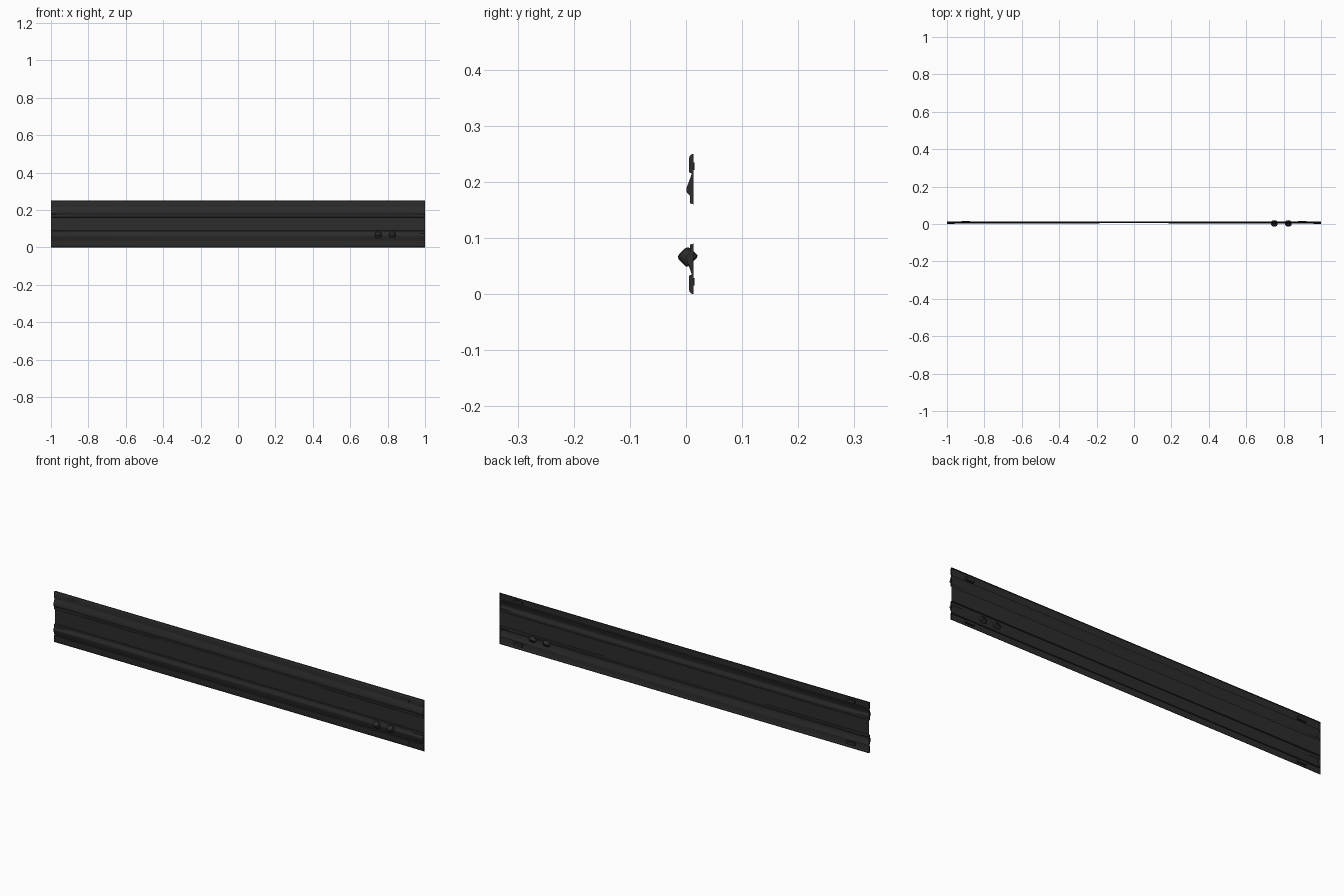
import bpy, bmesh, math
from mathutils import Matrix, Vector

if "Cube" in bpy.data.objects:
    bpy.data.objects.remove(bpy.data.objects["Cube"])

BACK = 0.0135
H = 0.25

mat = bpy.data.materials.new("black_plastic")
mat.diffuse_color = (0.025, 0.025, 0.026, 1)
mat.use_nodes = True
mat.node_tree.nodes["Principled BSDF"].inputs["Base Color"].default_value = mat.diffuse_color


def finish(name, bm, angle=35):
    mesh = bpy.data.meshes.new(name)
    bm.to_mesh(mesh)
    bm.free()
    ob = bpy.data.objects.new(name, mesh)
    bpy.context.collection.objects.link(ob)
    mesh.materials.append(mat)
    bpy.ops.object.select_all(action='DESELECT')
    bpy.context.view_layer.objects.active = ob
    ob.select_set(True)
    bpy.ops.object.shade_smooth_by_angle(angle=math.radians(angle))
    return ob


# Upper half of the pressed section, as (y, z); the lower half mirrors it
lip = [(BACK, 0.25), (0.009, 0.249), (0.0065, 0.246), (0.005, 0.241), (0.005, 0.217), (0.0105, 0.215)]
ridge = [(0.0105, 0.215), (0.005, 0.200), (0.0005, 0.188), (0.001, 0.182), (0.007, 0.175),
         (0.007, 0.162), (BACK, 0.160)]
upper = lip + ridge[1:]
profile = upper + [(y, H - z) for y, z in reversed(upper)]


def depth(x):
    """Full depth at the end lands, easing to shallower at mid span."""
    a = abs(x)
    return 1.0 if a >= 0.97 else 0.72 + 0.18 * a * a


# Pressed panel sheet, lofted along x
bm = bmesh.new()
xs = [-1, -0.97, -0.95, -0.8, -0.6, -0.3, 0, 0.3, 0.6, 0.8, 0.95, 0.97, 1]
rows = [[bm.verts.new((x, BACK + (y - BACK) * depth(x), z)) for y, z in profile] for x in xs]
for a, b in zip(rows, rows[1:]):
    for i in range(len(profile) - 1):
        bm.faces.new((a[i], a[i + 1], b[i + 1], b[i]))
finish("panel", bm)

# End webs closing the lips and ridges
bm = bmesh.new()
for x in (-1, 1):
    for flip in (False, True):
        for part in (lip, ridge):
            pts = part + [(BACK, part[-1][1]), (BACK, part[0][1])]
            clean = []
            for p in pts:
                if p not in clean:
                    clean.append(p)
            bm.faces.new([bm.verts.new((x, y, H - z if flip else z)) for y, z in clean])
finish("end_webs", bm)

# Small clips on the back of the lips, near each end
bm = bmesh.new()
for x in (-0.9, 0.9):
    for z in (0.022, 0.228):
        m = Matrix.Translation((x, 0.0105, z)) @ Matrix.Diagonal((0.045, 0.010, 0.014, 1))
        bmesh.ops.create_cube(bm, size=1, matrix=m)
finish("lip_clips", bm)

# Two angled buttons on the lower ridge
tilt = Vector((0, -0.7, 0.7)).to_track_quat('Z', 'Y').to_matrix().to_4x4()
for n, x in enumerate((0.75, 0.825)):
    bm = bmesh.new()
    outline = [(0.011, 0), (0.0145, 0.003), (0.0145, 0.021), (0.012, 0.0255), (0.006, 0.0275)]
    base = Matrix.Translation((x, 0.0075, 0.0615)) @ Matrix.Diagonal((1.2, 1, 1, 1)) @ tilt
    base = base @ Matrix.Translation((0, 0, -0.0065))
    rings = []
    for r, h in outline:
        rings.append([bm.verts.new(base @ Vector((r * math.cos(t * math.tau / 20),
                                                  r * math.sin(t * math.tau / 20), h)))
                      for t in range(20)])
    for a, b in zip(rings, rings[1:]):
        for i in range(20):
            j = (i + 1) % 20
            bm.faces.new((a[i], a[j], b[j], b[i]))
    bm.faces.new(rings[-1])
    bm.faces.new(rings[0][::-1])
    finish(f"button_{n + 1}", bm)
